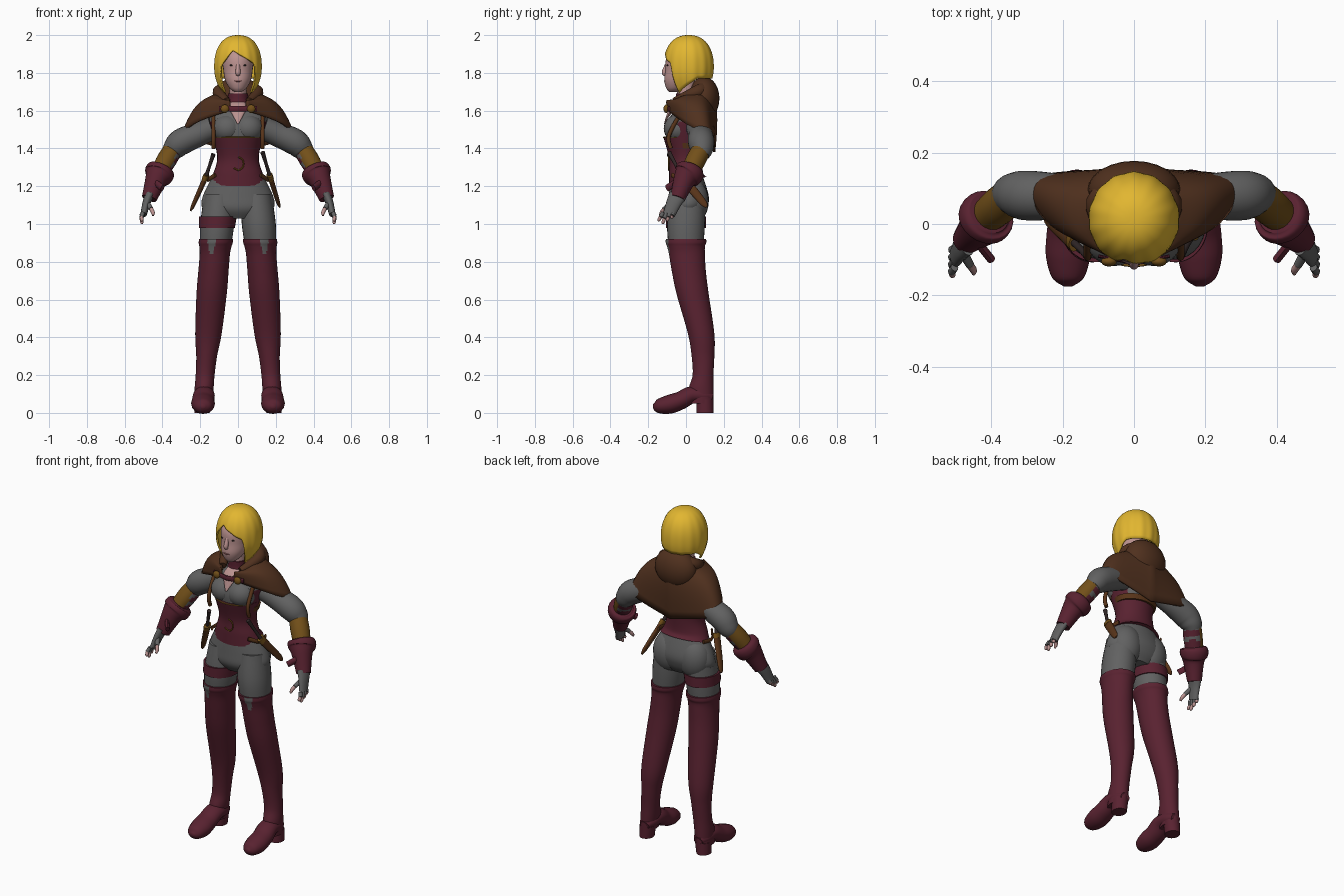
import bpy, bmesh
from math import sin, cos, pi, copysign
from mathutils import Vector, Matrix

cube = bpy.data.objects.get("Cube")
if cube:
    bpy.data.objects.remove(cube)

def material(name, *rgb):
    mat = bpy.data.materials.new(name)
    mat.use_nodes = True
    mat.diffuse_color = (*rgb, 1)
    mat.node_tree.nodes["Principled BSDF"].inputs["Base Color"].default_value = (*rgb, 1)
    return mat

HAIR = material("yellow hair", .76, .47, .03)
SKIN = material("skin", .5, .29, .28)
CLOTH = material("grey cloth", .12, .12, .12)
RED = material("wine leather", .1, .016, .03)
CAPE = material("brown wool", .08, .03, .013)
GOLD = material("ochre leather", .17, .08, .01)
SHEATH = material("tan leather", .1, .035, .01)
DARK = material("dark brown", .03, .02, .02)
LIPS = material("lips", .35, .13, .13)

def finish(bm, name, mats, pair=False, rule=None, thickness=None):
    """Turn a bmesh into one object, or into a left and right pair."""
    for side, prefix in ((1, "left_"), (-1, "right_")) if pair else ((1, ""),):
        copy = bm.copy()
        copy.transform(Matrix.Diagonal((side, 1, 1, 1)))
        bmesh.ops.remove_doubles(copy, verts=copy.verts, dist=.0001)
        bmesh.ops.recalc_face_normals(copy, faces=copy.faces)
        if rule:
            for face in copy.faces:
                face.material_index = int(rule(face.calc_center_median(), face.normal))
        mesh = bpy.data.meshes.new(prefix + name)
        copy.to_mesh(mesh)
        copy.free()
        mesh.shade_smooth()
        mesh.set_sharp_from_angle(angle=.8)
        for mat in mats if isinstance(mats, tuple) else (mats,):
            mesh.materials.append(mat)
        obj = bpy.data.objects.new(prefix + name, mesh)
        bpy.context.collection.objects.link(obj)
        if thickness:
            obj.modifiers.new("thickness", 'SOLIDIFY').thickness = thickness
    bm.free()

def smooth_rows(rows, steps=6):
    """Catmull-Rom interpolation of equally long number rows."""
    out, last = [], len(rows) - 1
    for i in range(last):
        near = [rows[max(0, min(last, i + k))] for k in (-1, 0, 1, 2)]
        for t in (j / steps for j in range(steps)):
            out.append([b + t / 2 * (c - a + t * (2 * a - 5 * b + 4 * c - d + t * (3 * (b - c) + d - a)))
                        for a, b, c, d in zip(*near)])
    return out + [list(rows[-1])]

def surface(rows, closed=True, caps=True):
    bm = bmesh.new()
    grid = [[bm.verts.new(point) for point in row] for row in rows]
    count = len(grid[0])
    for low, high in zip(grid, grid[1:]):
        for j in range(count if closed else count - 1):
            k = (j + 1) % count
            bm.faces.new((low[j], low[k], high[k], high[j]))
    if caps:
        bm.faces.new(grid[0])
        bm.faces.new(grid[-1])
    return bm

def ring(centre, u, v, sides):
    return [centre + u * cos(a) + v * sin(a) for a in (2 * pi * j / sides for j in range(sides))]

def body(name, mats, *rows, x=lambda z: 0, dip=0, sides=28, **options):
    """Level rings: height, y, half width, half depth; the first rings may dip at the front."""
    rings = [ring(Vector((x(z), y, z)), Vector((width, 0, 0)), Vector((0, depth, dip * max(0, 1 - i / 6))), sides)
             for i, (z, y, width, depth) in enumerate(smooth_rows(rows))]
    finish(surface(rings), name, mats, **options)

def limb(name, mats, *rows, flat=1, sides=16, ref=(0, 1, 0), pair=True, **options):
    """Rings square to a path: x, y, z, radius; flat scales the second radius."""
    dense = smooth_rows(rows)
    points = [Vector(row[:3]) for row in dense]
    rings = []
    for i, point in enumerate(points):
        along = points[min(i + 1, len(points) - 1)] - points[max(i - 1, 0)]
        u = along.cross(Vector(ref)).normalized()
        v = u.cross(along).normalized()
        rings.append(ring(point, u * dense[i][3], v * dense[i][3] * flat, sides))
    finish(surface(rings), name, mats, pair, **options)

def ball(name, mat, place, size, pair=False):
    bm = bmesh.new()
    bmesh.ops.create_uvsphere(bm, u_segments=24, v_segments=14, radius=1)
    bm.transform(Matrix.Translation(place) @ Matrix.Diagonal((*size, 1)))
    finish(bm, name, mat, pair)

def leg_x(z):
    return .19 - .08 * z

def boot_notch(centre, normal):
    above = centre.z - .84
    return centre.y < -.06 and above > 0 and abs(abs(centre.x) - .14) < .01 + above / 6

# Trousers
body("hips", CLOTH, (1.03, .01, .1, .07), (1.08, .01, .185, .1), (1.15, .015, .185, .105), (1.28, 0, .12, .08))
ball("buttock", CLOTH, (.085, .033, 1.12), (.095, .087, .12), True)
body("thigh", CLOTH, (.86, 0, .08, .09), (1, 0, .09, .1), (1.16, .01, .08, .09), x=leg_x, pair=True)
body("thigh_band", RED, (.98, 0, .095, .107), (1.04, 0, .1, .107), x=lambda z: -leg_x(z))

# Boots with a grey notch in the front of the top edge
body("boot_shaft", (RED, CLOTH), (.05, .08, .045, .065), (.13, .08, .05, .065), (.2, .09, .05, .055),
     (.3, .09, .055, .06), (.42, .08, .07, .07), (.63, .035, .08, .085), (.75, .015, .08, .09),
     (.84, .005, .08, .095), (.88, 0, .085, .1), (.9, 0, .09, .107), (.92, 0, .09, .107),
     x=leg_x, sides=72, pair=True, rule=boot_notch)
limb("boot_foot", RED, (.18, .14, .08, .03), (.18, .1, .09, .05), (.18, .03, .095, .057),
     (.185, -.03, .065, .06), (.185, -.09, .045, .062), (.185, -.15, .035, .045), (.185, -.175, .035, .012),
     flat=.8, ref=(0, 0, 1))
body("boot_heel", RED, (0, .1, .04, .045), (.07, .1, .045, .045), x=leg_x, pair=True)

# Torso, with red side panels under the arms
body("shirt", (CLOTH, RED), (1.42, 0, .12, .1), (1.5, 0, .14, .108), (1.56, .01, .15, .1), (1.61, .02, .12, .07),
     (1.65, .02, .06, .05), rule=lambda centre, normal: abs(normal.x) > .75 and centre.z < 1.54)
ball("bust", CLOTH, (.055, -.04, 1.505), (.08, .078, .075), True)
body("corset", RED, (1.225, .01, .15, .1), (1.27, 0, .13, .09), (1.35, 0, .11, .09), (1.46, -.01, .13, .11), dip=.025)
limb("corset_trim", GOLD, *((.127 * sin(a), -.01 - .108 * cos(a), 1.458, .004) for a in (0, .4, .8, 1.2)), sides=8)
limb("corset_curl", GOLD, *((.03 * sin(a), -.092, 1.32 + .035 * cos(a), .004) for a in range(5)),
     sides=6, pair=False)
limb("neckline", SKIN, (0, -.115, 1.53, .004), (0, -.102, 1.56, .02), (0, -.075, 1.61, .045), (0, -.04, 1.64, .04),
     flat=.3, pair=False)
limb("harness_strap", SHEATH, (.13, -.08, 1.4, .011), (.13, -.09, 1.47, .011), (.13, -.02, 1.6, .011), sides=8)
body("back_strap", SHEATH, (1.4, .01, .12, .095), (1.43, .01, .128, .1))

# Neck and head
body("neck", SKIN, (1.58, .01, .06, .05), (1.65, 0, .045, .045), (1.76, 0, .045, .05))
body("choker", RED, (1.64, 0, .06, .055), (1.66, 0, .053, .053), (1.69, 0, .053, .053))
body("head", SKIN, (1.7, -.065, .02, .025), (1.72, -.055, .045, .05), (1.76, -.035, .068, .08),
     (1.81, -.02, .077, .09), (1.89, -.005, .08, .095), (1.97, 0, .03, .03))
limb("nose", SKIN, (0, -.095, 1.86, .008), (0, -.115, 1.805, .013), (0, -.107, 1.79, .01), sides=12, pair=False)
ball("eye", DARK, (.032, -.097, 1.84), (.013, .006, .005), True)
limb("eyebrow", GOLD, (.016, -.103, 1.86, .002), (.05, -.084, 1.86, .002), sides=6, ref=(0, 0, 1))
ball("mouth", LIPS, (0, -.111, 1.757), (.02, .006, .005))

# Bobbed hair: a helmet whose lower edge follows fringe, side locks and nape
def hair_edge(angle):
    turn = abs(angle)
    if turn < .76:
        return 1.92 - (.07 if angle > -.25 else .15) * abs(angle + .25)
    return 1.85 - .8 * (turn - .76) if turn < .96 else 1.69 + .08 * min(1, turn - .96)

def hair_point(angle, drop):
    z = 2 - (2 - hair_edge(angle)) * drop ** 2
    up = (z - 1.83) / .17
    size = max(0, 1 - up ** 2.3) ** .43 if up > 0 else 1 - up * up / 2
    size *= 1 + .012 * drop * cos(14 * angle)
    return .127 * size * sin(angle), .014 - .132 * size * cos(angle), z

columns = [2 * pi * j / 112 - pi for j in range(112)]
finish(surface([[hair_point(a, i / 24) for a in columns] for i in range(25)], caps=False), "hair", HAIR, thickness=.01)

# Shoulder cape: half outlines at neck and hem, from the front opening to the back
collar = smooth_rows([(.04, -.08, 1.64), (.1, -.02, 1.68), (.1, .06, 1.7), (0, .13, 1.73)], 8)
hem = smooth_rows([(.04, -.1, 1.6), (.24, 0, 1.53), (.28, .13, 1.46), (0, .155, 1.38)], 8)
rows = []
for s in (i / 10 for i in range(11)):
    half = [Vector(a).lerp(Vector(b), s) + Vector((a[0] / 6, a[1] / 6, .035)) * sin(pi * s) for a, b in zip(collar, hem)]
    rows.append(half + [Vector((-p.x, p.y, p.z)) for p in reversed(half[:-1])])
finish(surface(rows, closed=False, caps=False), "cape", CAPE, thickness=.012)
ball("hood", CAPE, (0, .095, 1.665), (.13, .082, .115))
limb("hood_roll", CAPE, (.06, -.06, 1.65, .02), (.1, .06, 1.7, .035), (0, .12, 1.73, .035), ref=(0, 0, 1))
limb("cape_strap", RED, (0, -.11, 1.61, .005), (.1, -.09, 1.61, .005), flat=3, sides=10, ref=(0, 0, 1))
ball("cape_clasp", GOLD, (.07, -.105, 1.61), (.022, .014, .022), True)

# Arms: ochre bracers show the sleeve and two red ties on the inner side
def bracer_colour(centre, normal):
    if copysign(normal.x, normal.x * centre.x) + normal.z / 2 - normal.y / 2 > -.35:
        return 1
    return 2 if centre.z % .05 > .02 else 0

limb("sleeve", CLOTH, (.13, .06, 1.51, .06), (.21, .075, 1.475, .065), (.3, .08, 1.435, .07),
     (.34, .083, 1.395, .06), (.36, .077, 1.365, .046), sides=22)
limb("bracer", (CLOTH, GOLD, RED), (.34, .085, 1.4, .05), (.38, .05, 1.335, .053), (.42, .015, 1.265, .046),
     sides=24, rule=bracer_colour)
limb("cuff", RED, (.405, .03, 1.295, .06), (.41, .025, 1.285, .076), (.42, .01, 1.26, .077),
     (.435, -.01, 1.23, .058), (.47, -.045, 1.135, .04), sides=24)
limb("cuff_tie", RED, (.44, -.05, 1.22, .012), (.4, -.1, 1.19, .012), flat=1.6, sides=8, ref=(0, 0, 1))
limb("palm", CLOTH, (.47, -.045, 1.15, .025), (.485, -.065, 1.11, .021), (.5, -.09, 1.05, .017), flat=1.9)
for k, finger in enumerate(("little", "ring", "middle", "index")):
    base = Vector((.503, -.068 - .018 * k, 1.06))
    tip = base + Vector((.005, -.01 - .005 * k, -.06 + .015 * abs(k - 2)))
    middle = base.lerp(tip, .5) + Vector((.006, 0, 0))
    limb(finger + "_finger", CLOTH, (*base, .011), (*middle, .011), sides=10)
    limb(finger + "_fingertip", SKIN, (*middle, .0095), (*middle.lerp(tip, .7), .009), (*tip, .004), sides=10)
limb("thumb", CLOTH, (.48, -.08, 1.11, .014), (.46, -.115, 1.08, .012), sides=10)
limb("thumb_tip", SKIN, (.46, -.115, 1.08, .011), (.45, -.13, 1.06, .01), (.45, -.14, 1.045, .005), sides=10)

# Sheathed daggers on the hips
def dagger(side, grip, guard, tip):
    grip, guard, tip = Vector(grip), Vector(guard), Vector(tip)
    name = side + "_dagger_"
    limb(name + "sheath", SHEATH, (*guard, .014), (*guard.lerp(tip, .8), .011), (*tip, .004), flat=1.8, pair=False)
    limb(name + "grip", DARK, (*grip, .012), (*grip.lerp(guard, .5), .009), (*guard, .011), pair=False)
    limb(name + "guard", GOLD, (*guard.lerp(grip, .08), .016), (*guard.lerp(tip, .08), .016), flat=1.6, pair=False)

dagger("left", (.13, -.09, 1.38), (.17, -.02, 1.25), (.22, .11, 1.09))
dagger("right", (-.13, -.09, 1.37), (-.17, -.05, 1.25), (-.25, .02, 1.07))
limb("hip_strap", SHEATH, (.12, -.075, 1.26, .006), (.158, -.02, 1.235, .006), (.15, .05, 1.24, .006),
     flat=2, sides=8, ref=(0, 0, 1))
